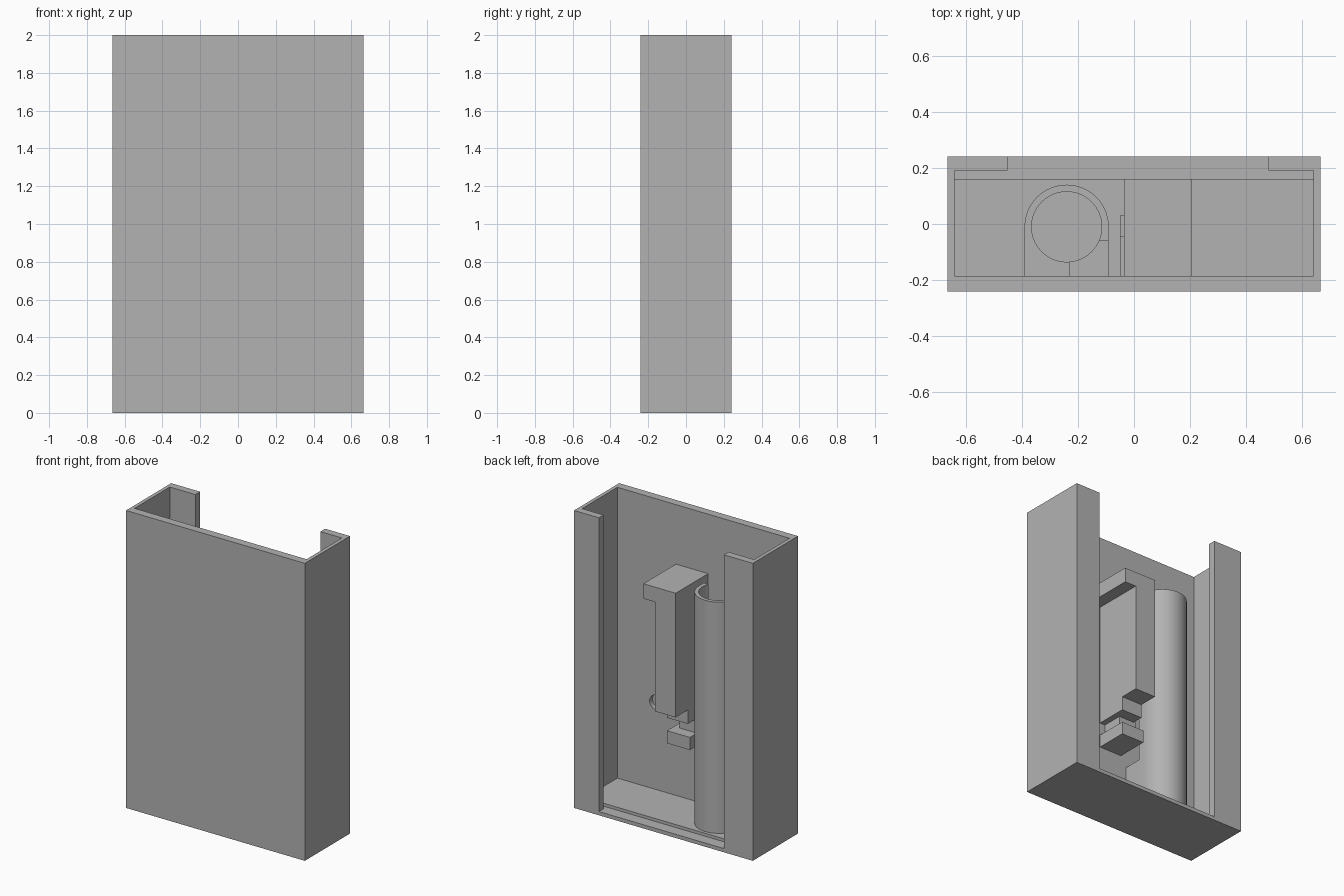
import bpy, bmesh, math

default = bpy.data.objects.get("Cube")
if default:
    bpy.data.objects.remove(default, do_unlink=True)

grey = bpy.data.materials.new("plain_grey")
grey.use_nodes = True
colour = (0.45, 0.45, 0.45, 1)
grey.diffuse_color = colour
grey.node_tree.nodes["Principled BSDF"].inputs["Base Color"].default_value = colour


def prism(name, outline, low, high, axis="z"):
    """Extrude an outline along z, or an x-z outline along y."""
    bm = bmesh.new()
    place = (lambda a, b: (a, b, low)) if axis == "z" else (lambda a, b: (a, low, b))
    face = bm.faces.new([bm.verts.new(place(a, b)) for a, b in outline])
    moved = bmesh.ops.extrude_face_region(bm, geom=[face])["geom"]
    shift = (0, 0, high - low) if axis == "z" else (0, high - low, 0)
    bmesh.ops.translate(bm, vec=shift, verts=[v for v in moved if isinstance(v, bmesh.types.BMVert)])
    bmesh.ops.recalc_face_normals(bm, faces=bm.faces)
    mesh = bpy.data.meshes.new(name)
    bm.to_mesh(mesh)
    bm.free()
    mesh.materials.append(grey)
    obj = bpy.data.objects.new(name, mesh)
    bpy.context.collection.objects.link(obj)
    return obj


def box(name, x, y, z):
    return prism(name, [(x[0], y[0]), (x[1], y[0]), (x[1], y[1]), (x[0], y[1])], *z)


def arc(cx, cy, r, start, end, steps):
    angles = [math.radians(start + (end - start) * i / steps) for i in range(steps + 1)]
    return [(cx + r * math.cos(a), cy + r * math.sin(a)) for a in angles]


def activate(obj):
    bpy.ops.object.select_all(action="DESELECT")
    obj.select_set(True)
    bpy.context.view_layer.objects.active = obj


def cut(obj, cutter):
    """Subtract a cutter, then discard it."""
    cutter.hide_render = True
    mod = obj.modifiers.new("cut", "BOOLEAN")
    mod.operation = "DIFFERENCE"
    mod.solver = "EXACT"
    mod.object = cutter
    activate(obj)
    bpy.ops.object.modifier_apply(modifier=mod.name)
    bpy.data.objects.remove(cutter, do_unlink=True)


W, D, WALL, FRONT, SLOT = 0.665, 0.24, 0.64, -0.185, 0.19
FLANGE_R, FLANGE_L = -0.45, 0.48

# Open-backed housing with a flange along each rear edge
housing = prism("housing", [
    (-W, -D), (W, -D), (W, D), (FLANGE_L, D), (FLANGE_L, SLOT), (WALL, SLOT),
    (WALL, FRONT), (-WALL, FRONT), (-WALL, SLOT), (FLANGE_R, SLOT),
    (FLANGE_R, D), (-W, D)], 0, 2)

# Shallow round recess inside the front wall
cut(housing, prism("recess_cutter", arc(0.35, 0.63, 0.05, 0, 350, 35), FRONT - 0.03, FRONT + 0.05, "y"))

# Floor, with a lower ledge along the open back
box("floor", (-WALL, WALL), (FRONT, 0.16), (0, 0.045))
box("floor_slot", (-WALL, WALL), (0.16, SLOT), (0, 0.025))
box("floor_ledge", (FLANGE_R, FLANGE_L), (SLOT, D), (0, 0.025))

# Upright tube joined to the front wall, open at one quarter above its base
CX, CY, R = -0.24, -0.01, 0.15
tube = prism("tube", arc(CX, CY, R, 0, 180, 32) + [(CX - R, FRONT), (CX + R, FRONT)], 0.045, 1.6)
cut(tube, prism("bore_cutter", arc(CX, CY, 0.125, 0, 354.375, 63), 0.03, 1.7))
cut(tube, box("window_cutter", (-0.23, 0), (-0.3, -0.06), (0.43, 1.7)))
activate(tube)
bpy.ops.object.shade_smooth_by_angle(angle=math.radians(30))

# Block with an overhanging head and a set-back foot
prism("holder_block", [(-0.035, 0.765), (0.12, 0.765), (0.12, 1.5),
                       (0.205, 1.5), (0.205, 1.6), (-0.035, 1.6)], FRONT, 0.16, "y")
box("holder_foot", (-0.035, 0.12), (FRONT, 0.03), (0.672, 0.765))

# Small support under the block
box("support_column", (-0.05, 0.08), (FRONT, -0.045), (0.58, 0.7))
box("support_shelf", (-0.05, 0.12), (FRONT, 0.03), (0.5, 0.585))
